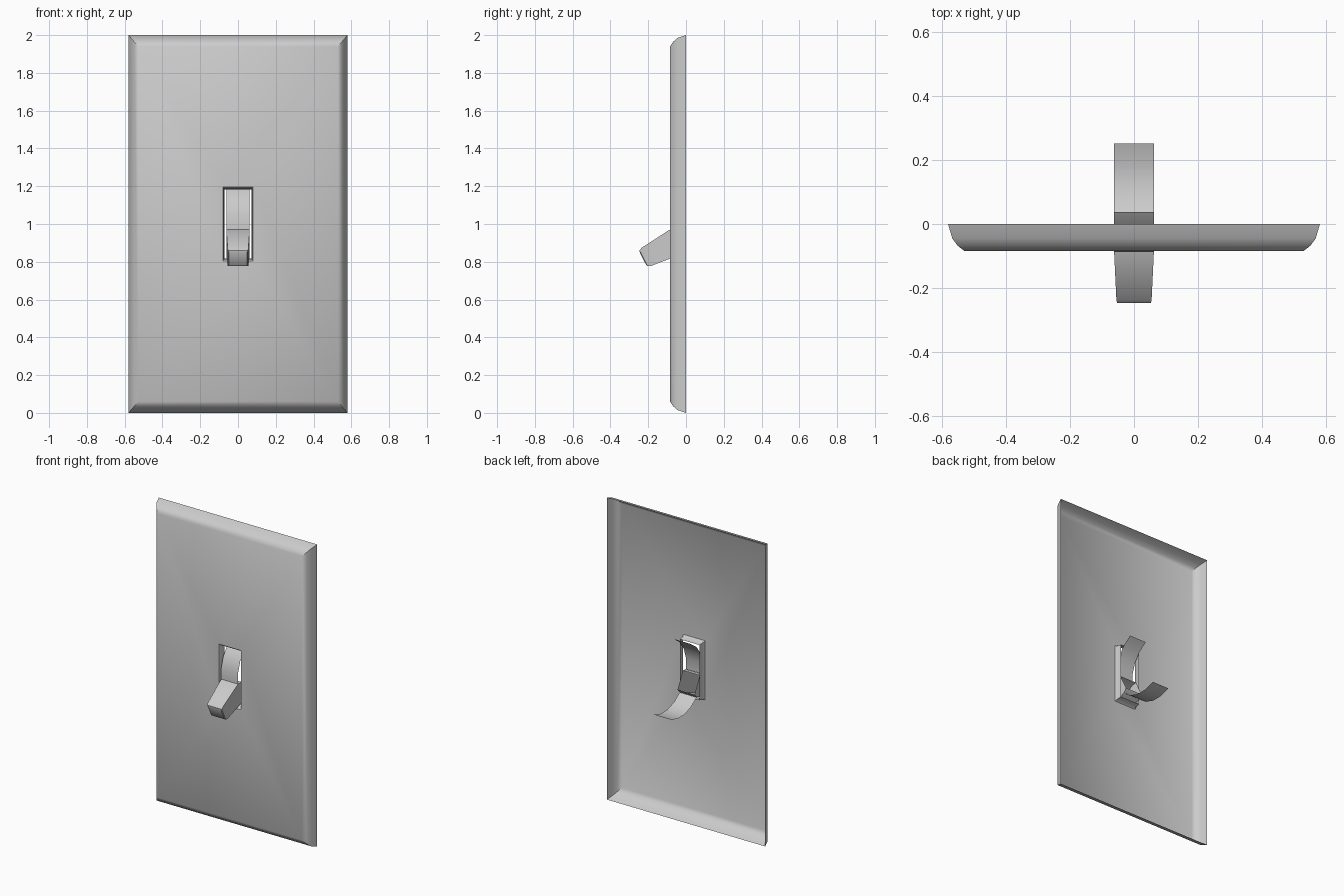
import bpy, bmesh, math

if "Cube" in bpy.data.objects:
    bpy.data.objects.remove(bpy.data.objects["Cube"])


def build(name, rings, closed=True, cap=False, angle=35):
    """Skin a surface through rings of points that all have the same length."""
    bm = bmesh.new()
    rows = [[bm.verts.new(p) for p in ring] for ring in rings]
    n = len(rows[0])
    for a, b in zip(rows, rows[1:]):
        for i in range(n if closed else n - 1):
            j = (i + 1) % n
            bm.faces.new((a[i], a[j], b[j], b[i]))
    if cap:
        bm.faces.new(rows[0])
    bmesh.ops.recalc_face_normals(bm, faces=bm.faces)
    me = bpy.data.meshes.new(name)
    bm.to_mesh(me)
    bm.free()
    ob = bpy.data.objects.new(name, me)
    bpy.context.collection.objects.link(ob)
    bpy.ops.object.select_all(action='DESELECT')
    ob.select_set(True)
    bpy.context.view_layer.objects.active = ob
    bpy.ops.object.shade_smooth_by_angle(angle=math.radians(angle))
    return ob


def plate_ring(hx, hz, y):
    return [(sx * hx, y, 1 + sz * hz)
            for sx, sz in ((-1, -1), (1, -1), (1, 1), (-1, 1))]


# Wall plate: hollow shell with rounded rim and a slot with an inward lip
build("wall_plate", [plate_ring(*r) for r in (
    (0.58, 1.0, 0.0), (0.567, 0.985, -0.045), (0.55, 0.965, -0.068),
    (0.528, 0.94, -0.085),
    (0.08, 0.196, -0.085), (0.075, 0.188, -0.075), (0.071, 0.183, -0.038))],
    angle=40)

# Lever frame: u runs from the tip back along the lever, v across it
TIP, TILT = (-0.222, 0.82), math.radians(27)


def local(x, u, v):
    c, s = math.cos(TILT), math.sin(TILT)
    return (x, TIP[0] + u * c - v * s, TIP[1] + u * s + v * c)


def lever_ring(hx, hv, u):
    return [local(sx * hx, u, sv * hv)
            for sx, sv in ((-1, -1), (1, -1), (1, 1), (-1, 1))]


# Toggle lever: tapered, softened tip, open at the back
build("toggle_lever", [lever_ring(*r) for r in (
    (0.048, 0.036, -0.007), (0.053, 0.047, -0.003), (0.055, 0.054, 0.012),
    (0.062, 0.072, 0.187), (0.062, 0.06, 0.218))], cap=True)

# Curved guards: thin arc on each side of the lever, around the pivot
PIVOT, RADIUS = 0.411, 0.235
for label, side in (("upper", 1), ("lower", -1)):
    rows = []
    for deg in (18, 36, 54, 72, 90):
        t = math.radians(deg)
        u, v = PIVOT - RADIUS * math.cos(t), side * RADIUS * math.sin(t)
        rows.append([local(-0.062, u, v), local(0.062, u, v)])
    if side < 0:
        rows = [r[::-1] for r in rows]
    build(label + "_guard", rows, closed=False)
